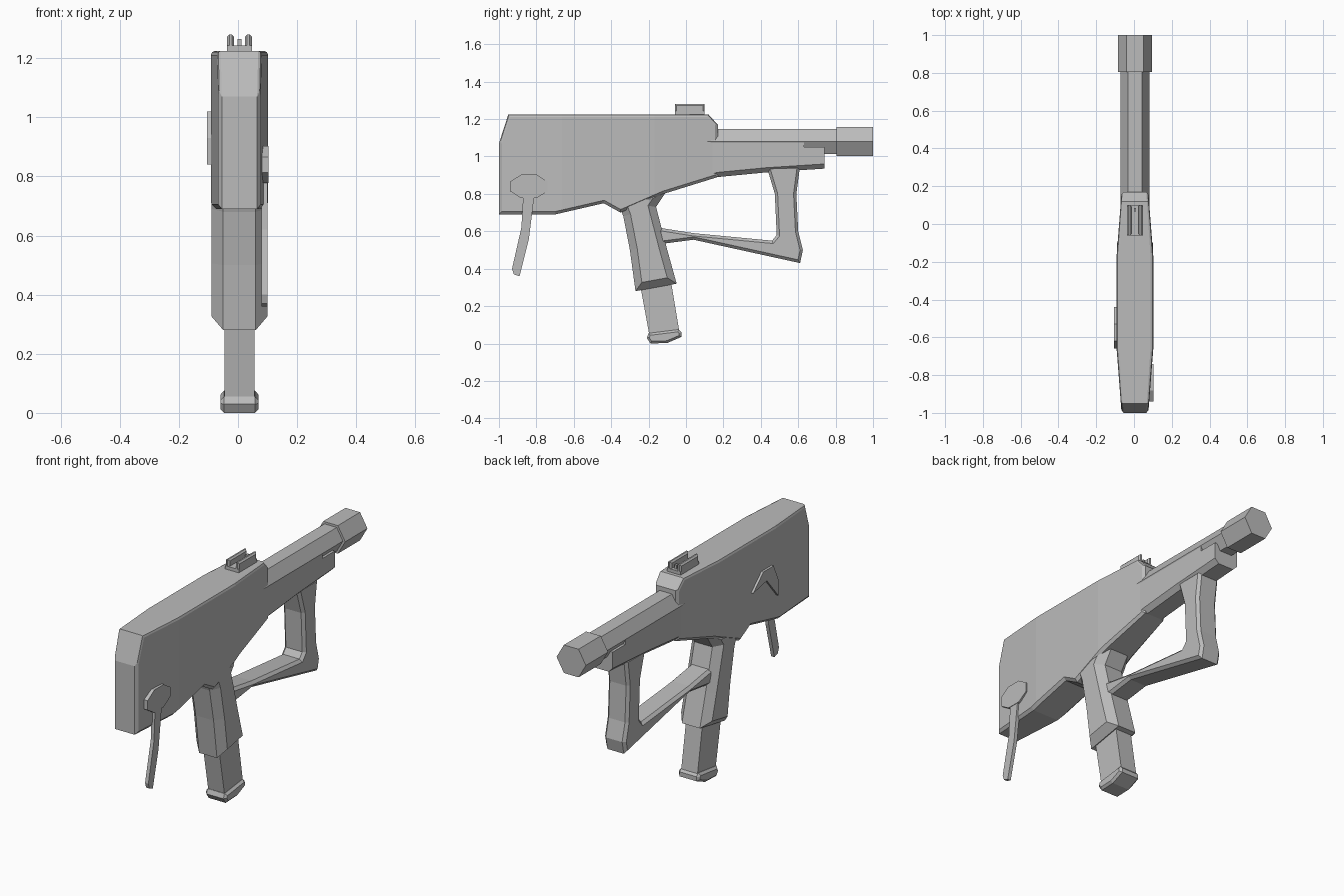
import bpy, bmesh, math
from mathutils import Matrix, Vector

default_cube = bpy.data.objects.get("Cube")
if default_cube:
    bpy.data.objects.remove(default_cube, do_unlink=True)

CENTRE = .005  # the core of the model sits slightly to its left
BORE = 1.08  # height of the barrel axis
REAR = .17  # rear end of the main body

grey = bpy.data.materials.new("plain_grey")
grey.use_nodes = True
grey.diffuse_color = (.5, .5, .5, 1)
shader = grey.node_tree.nodes["Principled BSDF"]
shader.inputs["Base Color"].default_value = grey.diffuse_color


def finish(name, bm):
    """Turn a bmesh into a named grey object."""
    mesh = bpy.data.meshes.new(name)
    bm.to_mesh(mesh)
    bm.free()
    mesh.materials.append(grey)
    bpy.context.collection.objects.link(bpy.data.objects.new(name, mesh))


def prism(outline, half, middle=CENTRE):
    """Extrude a side outline of (y, z) points across the width."""
    bm = bmesh.new()
    face = bm.faces.new([bm.verts.new((middle - half, y, z)) for y, z in outline])
    result = bmesh.ops.extrude_face_region(bm, geom=[face])
    moved = [item for item in result["geom"] if isinstance(item, bmesh.types.BMVert)]
    bmesh.ops.translate(bm, verts=moved, vec=Vector((half + half, 0, 0)))
    bmesh.ops.recalc_face_normals(bm, faces=bm.faces)
    return bm


def chamfer(bm, offset, wanted=lambda height: True, steps=1):
    """Bevel the rims of both side faces where the edge height is wanted."""
    rims = []
    for edge in bm.edges:
        first, last = (vert.co for vert in edge.verts)
        along_side = abs(first.x - last.x) < offset / 10
        if along_side and wanted((first.z + last.z) / 2):
            rims.append(edge)
    bmesh.ops.bevel(bm, geom=rims, offset=offset, offset_type='OFFSET',
                    segments=steps, profile=.5, affect='EDGES', clamp_overlap=True)


def slab(name, outline, half, rim=0, middle=CENTRE):
    bm = prism(outline, half, middle)
    if rim:
        chamfer(bm, rim)
    finish(name, bm)


def box(name, front, back, bottom, top, half, rim=0, middle=CENTRE):
    corners = [(front, bottom), (back, bottom), (back, top), (front, top)]
    slab(name, corners, half, rim, middle)


def hex_tube(name, front, back, radius):
    """Six-sided bar along y with corners pointing left and right."""
    bm = bmesh.new()
    place = (Matrix.Translation((CENTRE, (front + back) / 2, BORE))
             @ Matrix.Rotation(math.pi / 2, 4, 'X')
             @ Matrix.Rotation(math.pi / 2, 4, 'Z'))
    bmesh.ops.create_cone(bm, cap_ends=True, segments=6, radius1=radius,
                          radius2=radius, depth=back - front, matrix=place)
    # Turn the bar if its flats, not its corners, face sideways
    widest = max(vert.co.x for vert in bm.verts) - CENTRE
    if widest < radius * .95:
        bmesh.ops.rotate(bm, verts=bm.verts, cent=(CENTRE, 0, BORE),
                         matrix=Matrix.Rotation(math.pi / 6, 3, 'Y'))
    finish(name, bm)


# Main body: rounded shoulders, thin lower chamfer, sides narrowing to both ends
body = prism([(-1, .69), (-.7, .69), (-.44, .75), (-.35, .7), (-.12, .8),
              (REAR, .89), (REAR, 1.17), (.12, 1.225), (-.95, 1.225), (-1, 1.07)], .097)
chamfer(body, .015, lambda height: height < 1.1)
chamfer(body, .055, lambda height: height > 1.1, steps=2)
NARROW, SLOPE = .73, .8
run = (1 - NARROW) / SLOPE
for cut in (run - 1, REAR - run):
    bmesh.ops.bisect_plane(body, geom=body.verts[:] + body.edges[:] + body.faces[:],
                           plane_co=(0, cut, 0), plane_no=(0, 1, 0))
for vert in body.verts:
    from_end = min(vert.co.y + 1, REAR - vert.co.y)
    width = min(1, NARROW + SLOPE * from_end)
    vert.co.x = CENTRE + (vert.co.x - CENTRE) * width
finish("main_body", body)

# Rail below the barrel, with a raised step at its end
rail = prism([(.1, .87), (REAR, .89), (.43, .915), (.74, .935), (.74, 1.05),
              (.63, 1.05), (.63, BORE), (.1, BORE)], .073)
chamfer(rail, .025, lambda height: height < .93)
finish("barrel_rail", rail)

# Barrel and muzzle
hex_tube("barrel", .1, .85, .076)
hex_tube("muzzle", .805, 1, .09)

# Grip, magazine and magazine foot
slab("grip", [(-.38, .8), (-.335, .68), (-.3, .5), (-.27, .28), (-.05, .32),
              (-.1, .5), (-.16, .73), (-.1, .82)], .095, .04)
slab("magazine", [(-.25, .34), (-.195, .04), (-.035, .06), (-.085, .36)], .05)
slab("magazine_foot", [(-.2, .055), (-.21, .03), (-.19, 0), (-.1, .003),
                       (-.025, .035), (-.025, .06), (-.04, .075)], .064, .012)

# Open hand frame: bar from the grip, corner, then post up to the rail
slab("hand_frame", [(-.15, .53), (.04, .555), (.61, .43), (.625, .5), (.6, .6),
                    (.59, .8), (.61, .95), (.43, .95), (.475, .8), (.485, .58),
                    (.46, .55), (.04, .59), (-.15, .62)], .065, .015)

# Notched sight with a small centre pin
SIGHT_FRONT, SIGHT_BACK, SIGHT_TOP = -.06, .1, 1.28
box("sight_base", SIGHT_FRONT, SIGHT_BACK, 1.21, 1.243, .042)
for label, side in (("left", 1), ("right", -1)):
    box(label + "_sight_wing", SIGHT_FRONT, SIGHT_BACK, 1.22, SIGHT_TOP,
        .012, .008, CENTRE + side * .03)
box("sight_pin", .065, .085, 1.23, 1.265, .006)

# Left side: eight-sided mount with a hanging strap
turns = [(step + .5) * math.pi / 4 for step in range(8)]
slab("strap_mount", [(-.84 + .108 * math.cos(turn), .84 + .068 * math.sin(turn))
                     for turn in turns], .02, 0, .083)
slab("strap", [(-.87, .8), (-.88, .62), (-.93, .4), (-.92, .37),
               (-.89, .36), (-.84, .56), (-.81, .8)], .01, 0, .09)

# Right side: bent lever
slab("side_lever", [(-.44, .935), (-.53, 1.02), (-.62, 1.02), (-.66, .93),
                    (-.66, .84), (-.56, .96)], .0175, 0, -.0875)
